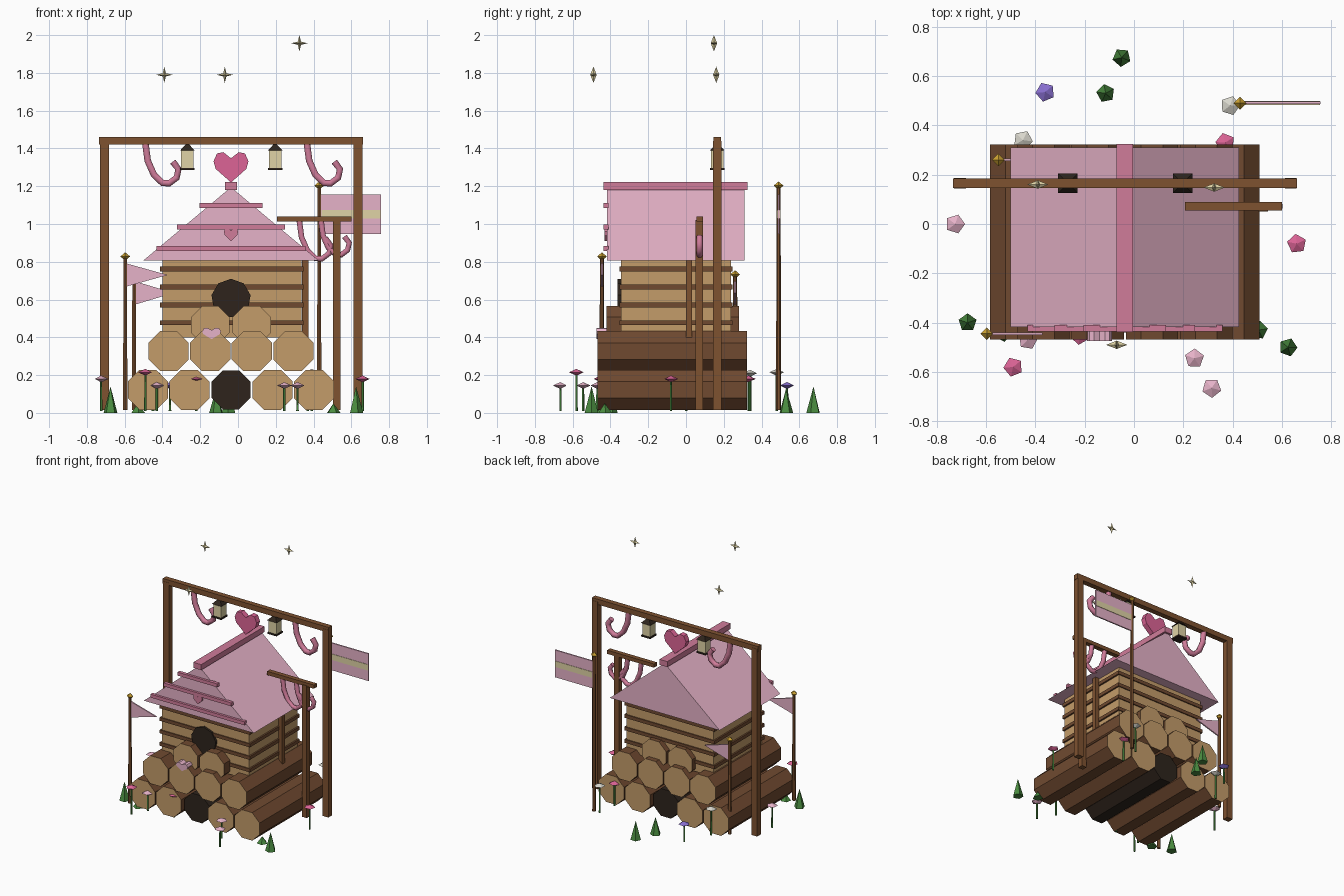
import bpy, bmesh, math
from mathutils import Matrix, Vector

if "Cube" in bpy.data.objects:
    bpy.data.objects.remove(bpy.data.objects["Cube"])

def lin(c):
    return c / 12.92 if c <= 0.04045 else ((c + 0.055) / 1.055) ** 2.4

def mat(name, h):
    m = bpy.data.materials.new(name)
    m.diffuse_color = [lin(int(h[i:i + 2], 16) / 255) for i in (0, 2, 4)] + [1]
    m.use_nodes = True
    m.node_tree.nodes["Principled BSDF"].inputs["Base Color"].default_value = m.diffuse_color
    return m

BARK, TAN, WOOD = mat("bark", "704a30"), mat("cut_wood", "c49c6a"), mat("timber", "7e5230")
PINK, ROSE, HOT = mat("pink", "e6b2c8"), mat("rose", "d07c9a"), mat("hot_pink", "dc6496")
DARK, CREAM, GOLD = mat("dark", "2e241c"), mat("cream", "e0d4a6"), mat("gold", "cca232")
GREEN, PURPLE, WHITE = mat("green", "4a8c40"), mat("purple", "8a70d2"), mat("white", "d8d6cc")
CX = -0.037  # middle of the cabin

def mesh(name, verts, faces, *mats):
    me = bpy.data.meshes.new(name)
    me.from_pydata(verts, [], faces)
    bm = bmesh.new()
    bm.from_mesh(me)
    bmesh.ops.recalc_face_normals(bm, faces=bm.faces)
    bm.to_mesh(me)
    bm.free()
    for m in mats:
        me.materials.append(m)
    ob = bpy.data.objects.new(name, me)
    bpy.context.collection.objects.link(ob)
    return ob

def prism(name, pts, y0, y1, m, cap=None):
    """Extrude an x-z outline along y, optionally with other coloured ends."""
    n = len(pts)
    v = [(x, y0, z) for x, z in pts] + [(x, y1, z) for x, z in pts]
    f = [tuple(range(n)), tuple(range(n, 2 * n))]
    f += [(i, (i + 1) % n, n + (i + 1) % n, n + i) for i in range(n)]
    ob = mesh(name, v, f, m, *([cap] if cap else []))
    if cap:
        for i in (0, 1):
            ob.data.polygons[i].material_index = 1
    return ob

def box(name, x0, x1, y0, y1, z0, z1, m):
    return prism(name, [(x0, z0), (x1, z0), (x1, z1), (x0, z1)], y0, y1, m)

def ngon(cx, cz, r, n, turn=0.0):
    return [(cx + r * math.cos(turn + math.tau * i / n), cz + r * math.sin(turn + math.tau * i / n))
            for i in range(n)]

def cone(name, x, y, z0, z1, r0, r1, n, m, turn=0.0):
    bm = bmesh.new()
    mtx = Matrix.Translation((x, y, (z0 + z1) / 2)) @ Matrix.Rotation(turn, 4, 'Z')
    bmesh.ops.create_cone(bm, cap_ends=True, segments=n, radius1=r0, radius2=r1, depth=z1 - z0, matrix=mtx)
    me = bpy.data.meshes.new(name)
    bm.to_mesh(me)
    bm.free()
    me.materials.append(m)
    ob = bpy.data.objects.new(name, me)
    bpy.context.collection.objects.link(ob)
    return ob

def bipyramid(name, ring, a, b, m):
    n = len(ring)
    f = [(i, (i + 1) % n, k) for i in range(n) for k in (n, n + 1)]
    return mesh(name, ring + [a, b], f, m)

def gem(name, x, y, z, r, h, n, m, turn=0.0):
    ring = [(px, py, z) for px, py in ngon(x, y, r, n, turn)]
    return bipyramid(name, ring, (x, y, z - h), (x, y, z + h), m)

def heart(name, x, z, w, h, y0, y1, m):
    half = [(0, 0.3), (0.22, 0.5), (0.4, 0.46), (0.5, 0.2), (0.44, -0.05), (0, -0.5)]
    pts = half + [(-a, b) for a, b in half[-2:0:-1]]
    return prism(name, [(x + a * w, z + b * h) for a, b in pts], y0, y1, m)

# log pile base
P8 = math.pi / 8
for row, (count, z, y0, y1, r) in enumerate([(5, 0.122, -0.468, 0.322, 0.115),
                                             (4, 0.327, -0.468, 0.322, 0.115),
                                             (2, 0.465, -0.42, 0.28, 0.11)]):
    for i in range(count):
        x = CX + (i - (count - 1) / 2) * 0.22
        if row == 0 and i == 2:
            prism("tunnel", ngon(x, z, 0.112, 8, P8), -0.44, 0.295, DARK)
        else:
            prism("log", ngon(x, z, r, 8, P8), y0, y1, BARK, TAN)
heart("log_bow", -0.14, 0.42, 0.1, 0.06, -0.475, -0.42, PINK)

# cabin walls with dark seams and round doorway
box("walls", -0.40, 0.335, -0.345, 0.238, 0.40, 0.815, TAN)
for z in (0.477, 0.572, 0.667, 0.762):
    box("wall_seam", -0.412, 0.347, -0.353, 0.246, z - 0.013, z + 0.013, BARK)
prism("doorway", ngon(CX, 0.605, 0.105, 9, math.pi / 2), -0.362, -0.33, DARK)
box("porch_post", 0.34, 0.372, 0.0, 0.032, 0.38, 0.81, WOOD)

# gable roof, ridge and trim
prism("roof", [(-0.5, 0.808), (0.425, 0.808), (CX, 1.195)], -0.418, 0.31, PINK)
box("ridge", CX - 0.033, CX + 0.033, -0.437, 0.325, 1.18, 1.222, ROSE)
for z, w in ((0.87, 0.395), (0.985, 0.285), (1.098, 0.167)):
    box("gable_trim", CX - w, CX + w, -0.436, -0.41, z - 0.013, z + 0.013, ROSE)
heart("gable_charm", CX, 0.945, 0.075, 0.07, -0.432, -0.41, ROSE)
heart("ridge_heart", CX, 1.3, 0.185, 0.16, 0.145, 0.185, HOT)

# large arch
for x in (-0.706, 0.636):
    box("arch_post", x - 0.024, x + 0.024, 0.143, 0.187, 0.015, 1.44, WOOD)
box("arch_beam", -0.735, 0.662, 0.145, 0.185, 1.42, 1.46, WOOD)

# small side hanger
box("hanger_post", 0.502, 0.543, 0.05, 0.09, 0.015, 1.02, WOOD)
box("hanger_beam", 0.207, 0.6, 0.055, 0.09, 1.012, 1.04, WOOD)

# curled hooks hanging from the beams
CURL = [(0, 0), (0.012, -0.09), (0.045, -0.165), (0.09, -0.208), (0.125, -0.21),
        (0.165, -0.18), (0.175, -0.135), (0.145, -0.095)]

def hook(x, y, z, s, r):
    cu = bpy.data.curves.new("hook", 'CURVE')
    cu.dimensions = '3D'
    cu.bevel_depth, cu.bevel_resolution, cu.use_fill_caps = r, 1, True
    sp = cu.splines.new('POLY')
    sp.points.add(len(CURL) - 1)
    for p, (a, b) in zip(sp.points, CURL):
        p.co = (x + a * s, y, z + b * s, 1)
    cu.materials.append(ROSE)
    bpy.context.collection.objects.link(bpy.data.objects.new("hook", cu))

for x in (-0.49, 0.365):
    hook(x, 0.165, 1.425, 1.0, 0.02)
hook(0.325, 0.072, 1.015, 0.95, 0.017)
hook(0.44, 0.072, 1.015, 0.85, 0.017)

# lanterns
Q = math.pi / 4
for x in (-0.268, 0.197):
    cone("lantern_base", x, 0.165, 1.285, 1.297, 0.054, 0.054, 4, DARK, Q)
    cone("lantern_glass", x, 0.165, 1.295, 1.39, 0.046, 0.046, 4, CREAM, Q)
    cone("lantern_cap", x, 0.165, 1.388, 1.422, 0.056, 0.012, 4, DARK, Q)

# flag and pennants
def pole(x, y, top):
    cone("pole", x, y, 0.015, top, 0.013, 0.011, 6, WOOD)
    gem("finial", x, y, top + 0.003, 0.026, 0.022, 4, GOLD)

pole(0.43, 0.49, 1.2)
box("flag", 0.44, 0.757, 0.486, 0.496, 0.948, 1.155, PINK)
box("flag_stripe", 0.442, 0.755, 0.483, 0.499, 1.028, 1.073, CREAM)
for x, y, top, l in ((-0.597, -0.445, 0.825, 0.225), (-0.55, 0.26, 0.73, 0.21)):
    pole(x, y, top)
    prism("pennant", [(x + 0.01, top - 0.155), (x + l, top - 0.095), (x + 0.01, top - 0.035)],
          y - 0.005, y + 0.005, PINK)

# floating four-point stars
for x, y, z in ((-0.39, 0.16, 1.79), (-0.07, -0.49, 1.79), (0.325, 0.148, 1.957)):
    ring = []
    for i in range(8):
        r, a = (0.012 if i % 2 else 0.043), math.tau * i / 8
        ring.append((x + r * math.cos(a), y, z + r * math.sin(a)))
    bipyramid("star", ring, (x, y - 0.017, z), (x, y + 0.017, z), CREAM)

# flowers
for i, (x, y, z, m) in enumerate([
        (-0.725, 0.0, 0.18, PINK), (-0.49, -0.58, 0.215, HOT), (-0.43, -0.47, 0.145, PINK),
        (-0.22, -0.45, 0.18, HOT), (0.245, -0.545, 0.145, PINK), (0.315, -0.665, 0.145, PINK),
        (0.66, -0.08, 0.18, HOT), (-0.45, 0.34, 0.21, WHITE), (0.37, 0.33, 0.18, HOT),
        (0.39, 0.48, 0.215, WHITE), (-0.36, 0.535, 0.145, PURPLE)]):
    cone("stem", x, y, 0.01, z, 0.007, 0.006, 5, GREEN)
    gem("blossom", x, y, z, 0.04, 0.018, 5, m, i * 0.7)

# grass tufts
for i, (x, y, h) in enumerate([(-0.675, -0.4, 0.14), (0.625, -0.5, 0.14), (-0.05, 0.675, 0.14),
                               (-0.115, 0.53, 0.13), (0.505, -0.43, 0.05), (-0.53, -0.44, 0.05)]):
    t = cone("grass_tuft", x, y, 0.0, h, 0.038, 0.0, 5, GREEN, i * 0.9)
